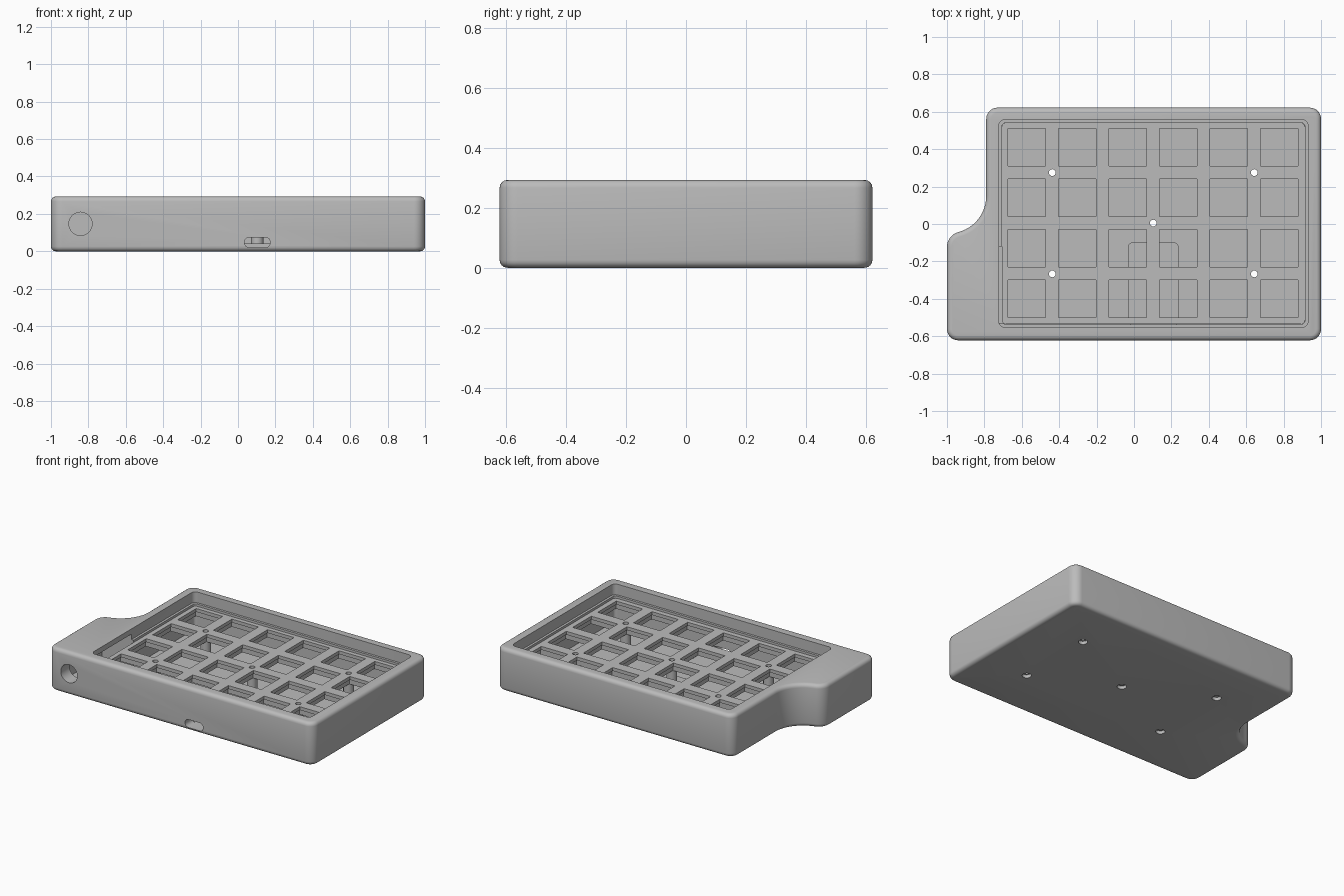
import bpy, bmesh, math

if "Cube" in bpy.data.objects:
    bpy.data.objects.remove(bpy.data.objects["Cube"])

grey = bpy.data.materials.new("plain grey")
grey.diffuse_color = (0.5, 0.5, 0.5, 1)
grey.use_nodes = True
grey.node_tree.nodes["Principled BSDF"].inputs["Base Color"].default_value = grey.diffuse_color


def arc(cx, cy, r, a0, a1, n=8):
    return [(cx + r * math.cos(math.radians(a0 + (a1 - a0) * i / n)),
             cy + r * math.sin(math.radians(a0 + (a1 - a0) * i / n))) for i in range(n + 1)]


def round_rect(x0, x1, y0, y1, r, n=6):
    return (arc(x1 - r, y1 - r, r, 0, 90, n) + arc(x0 + r, y1 - r, r, 90, 180, n)
            + arc(x0 + r, y0 + r, r, 180, 270, n) + arc(x1 - r, y0 + r, r, 270, 360, n))


def box(x0, x1, y0, y1):
    return [(x1, y1), (x0, y1), (x0, y0), (x1, y0)]


def circle(x, y, r, n=24):
    return arc(x, y, r, 0, 360, n)[:-1]


def prisms(name, outlines, lo, hi, upright=False, cutter=False):
    """Extrude outlines along z, or along y when upright (outline is then x, z)."""
    bm = bmesh.new()
    for pts in outlines:
        rings = [[bm.verts.new((a, h, b) if upright else (a, b, h)) for a, b in pts]
                 for h in (lo, hi)]
        bm.faces.new(rings[0])
        bm.faces.new(rings[1])
        for i in range(len(pts)):
            j = (i + 1) % len(pts)
            bm.faces.new((rings[0][i], rings[0][j], rings[1][j], rings[1][i]))
    bmesh.ops.recalc_face_normals(bm, faces=bm.faces)
    me = bpy.data.meshes.new(name)
    bm.to_mesh(me)
    bm.free()
    me.materials.append(grey)
    ob = bpy.data.objects.new(name, me)
    bpy.context.collection.objects.link(ob)
    ob.hide_render = ob.hide_viewport = False
    if cutter:
        ob.hide_render = True
    return ob


def finish(ob, cutters):
    """Subtract the cutters, apply all modifiers and smooth the curved faces."""
    bpy.context.view_layer.objects.active = ob
    for c in cutters:
        m = ob.modifiers.new("cut", 'BOOLEAN')
        m.operation, m.solver, m.object = 'DIFFERENCE', 'EXACT', c
    for m in list(ob.modifiers):
        bpy.ops.object.modifier_apply(modifier=m.name)
    bpy.ops.object.select_all(action='DESELECT')
    ob.select_set(True)
    bpy.ops.object.shade_smooth_by_angle(angle=math.radians(35))


keys = [(-0.573 + 0.27 * i, -0.4 + 0.27 * j) for i in range(6) for j in range(4)]
screws = [(-0.437, 0.275), (0.643, 0.275), (0.103, 0.005), (-0.437, -0.267), (0.643, -0.267)]

# Case outline with the narrow wing on the left and its concave sweep
outline = (arc(0.94, 0.562, 0.06, 0, 90) + arc(-0.73, 0.562, 0.06, 90, 180)
           + arc(-0.99, 0.15, 0.2, 0, -75, 12) + arc(-0.917, -0.123, 0.083, 105, 180)[1:]
           + arc(-0.94, -0.562, 0.06, 180, 270) + arc(0.94, -0.562, 0.06, 270, 360))
case = prisms("case", [outline], 0, 0.293)
bev = case.modifiers.new("rounded rims", 'BEVEL')
bev.width, bev.segments, bev.angle_limit = 0.026, 4, math.radians(45)

# Case openings: stepped key well, wing pocket, board recess, ports and screw holes
upper_well = prisms("upper_well_cutter", [round_rect(-0.722, 0.93, -0.552, 0.557, 0.03)],
                    0.22, 0.4, cutter=True)
lower_well = prisms("lower_well_cutter", [round_rect(-0.706, 0.914, -0.536, 0.541, 0.02)],
                    0.043, 0.3, cutter=True)
pocket = prisms("wing_pocket_cutter", [box(-0.945, -0.65, -0.53, -0.12)], 0.043, 0.257, cutter=True)
recess = prisms("board_recess_cutter", [round_rect(-0.03, 0.236, -0.54, -0.1, 0.025)],
                0.018, 0.1, cutter=True)
slot = prisms("cable_slot_cutter", [round_rect(0.035, 0.172, 0.02, 0.075, 0.026)],
              -0.7, -0.5, upright=True, cutter=True)
jack = prisms("jack_hole_cutter", [circle(-0.842, 0.147, 0.062, 40)],
              -0.7, -0.45, upright=True, cutter=True)
screw_cut = prisms("screw_cutter", [circle(x, y, 0.018) for x, y in screws], -0.1, 0.4, cutter=True)
head_cut = prisms("screw_head_cutter", [circle(x, y, 0.029) for x, y in screws],
                  -0.1, 0.022, cutter=True)
finish(case, [upper_well, lower_well, pocket, recess, slot, jack, screw_cut, head_cut])

# Switch plate with square openings, widened underneath for the clips
plate = prisms("switch_plate", [round_rect(-0.705, 0.913, -0.535, 0.54, 0.02)], 0.145, 0.205)
key_cut = prisms("key_cutter", [box(x - .1, x + .1, y - .1, y + .1) for x, y in keys],
                 0.0, 0.4, cutter=True)
clip_cut = prisms("clip_cutter", [box(x - .113, x + .113, y - .113, y + .113) for x, y in keys],
                  0.0, 0.182, cutter=True)
finish(plate, [key_cut, clip_cut, screw_cut])

# Hollow posts that carry the plate
posts = prisms("standoffs", [circle(x, y, 0.033) for x, y in screws], 0.035, 0.146)
finish(posts, [screw_cut])

# Helpers are no longer needed once the cuts are applied
for ob in list(bpy.data.objects):
    if ob.name.endswith("cutter"):
        bpy.data.objects.remove(ob)
